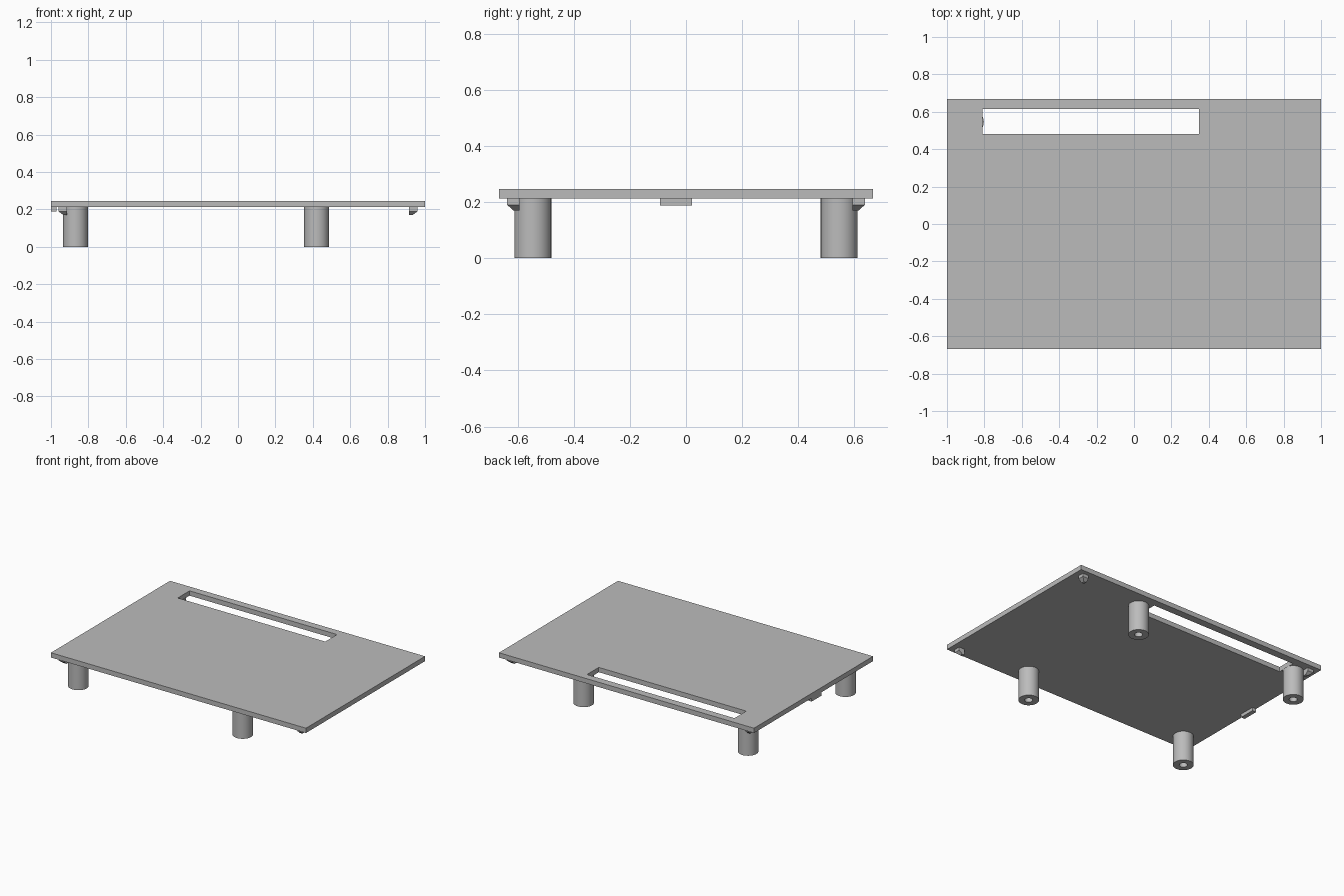
import bpy
import bmesh

cube = bpy.data.objects.get("Cube")
if cube:
    bpy.data.objects.remove(cube, do_unlink=True)

TOP, UNDER = 0.246, 0.212
HALF_X, HALF_Y = 1.0, 0.667
LEG_RADIUS, BORE_RADIUS = 0.066, 0.026

grey = bpy.data.materials.new("plain grey")
grey.use_nodes = True
grey.diffuse_color = (0.5, 0.5, 0.5, 1)
grey.node_tree.nodes["Principled BSDF"].inputs["Base Color"].default_value = (0.5, 0.5, 0.5, 1)


def finish(name, bm):
    bmesh.ops.recalc_face_normals(bm, faces=bm.faces)
    mesh = bpy.data.meshes.new(name)
    bm.to_mesh(mesh)
    bm.free()
    mesh.materials.append(grey)
    obj = bpy.data.objects.new(name, mesh)
    bpy.context.collection.objects.link(obj)
    return obj


def box(name, low, high):
    bm = bmesh.new()
    bmesh.ops.create_cube(bm, size=1)
    for v in bm.verts:
        v.co = [a if c < 0 else b for c, a, b in zip(v.co, low, high)]
    return finish(name, bm)


def extrude_rings(name, rings, closed=False):
    """Skin matching rings of points; cap the ends unless the loop closes."""
    bm = bmesh.new()
    loops = [[bm.verts.new(p) for p in ring] for ring in rings]
    n = len(loops[0])
    pairs = list(zip(loops, loops[1:]))
    if closed:
        pairs.append((loops[-1], loops[0]))
    for a, b in pairs:
        for i in range(n):
            j = (i + 1) % n
            bm.faces.new((a[i], a[j], b[j], b[i]))
    if not closed:
        bm.faces.new(loops[0])
        bm.faces.new(loops[-1])
    return finish(name, bm)


def rectangle(x0, x1, y0, y1, z):
    return [(x0, y0, z), (x1, y0, z), (x1, y1, z), (x0, y1, z)]


# Flat plate with a long slot along the back edge
outer = (-HALF_X, HALF_X, -HALF_Y, HALF_Y)
slot = (-0.81, 0.347, 0.482, 0.614)
extrude_rings("plate", [rectangle(*outer, UNDER), rectangle(*outer, TOP),
                        rectangle(*slot, TOP), rectangle(*slot, UNDER)], closed=True)


# Hollow round legs, each a lathed tube with a closed upper end
def leg(name, x, y):
    bm = bmesh.new()
    profile = [(0, UNDER), (BORE_RADIUS, UNDER), (BORE_RADIUS, 0),
               (LEG_RADIUS, 0), (LEG_RADIUS, UNDER)]
    verts = [bm.verts.new((r, 0, z)) for r, z in profile]
    edges = [bm.edges.new(pair) for pair in zip(verts, verts[1:])]
    bmesh.ops.spin(bm, geom=verts + edges, cent=(0, 0, 0), axis=(0, 0, 1),
                   angle=6.283185, steps=40)
    bmesh.ops.remove_doubles(bm, verts=bm.verts, dist=0.0005)
    obj = finish(name, bm)
    obj.location = (x, y, 0)
    bpy.ops.object.select_all(action="DESELECT")
    obj.select_set(True)
    bpy.context.view_layer.objects.active = obj
    bpy.ops.object.shade_smooth_by_angle()


for side, x in (("right", -0.869), ("left", 0.42)):
    for end, y in (("front", -0.546), ("back", 0.546)):
        leg(f"{end}_{side}_leg", x, y)

# Small corner clips, bevelled on their outer lower edges
for side, sx in (("right", -1), ("left", 1)):
    for end, sy in (("front", -1), ("back", 1)):
        rings = [rectangle(0.914, x, 0.593, y, z) for x, y, z in
                 ((0.96, 0.637, UNDER), (0.96, 0.637, 0.19), (0.934, 0.615, 0.17))]
        extrude_rings(f"{end}_{side}_clip",
                      [[(sx * x, sy * y, z) for x, y, z in ring] for ring in rings])

# Locating tab under the right edge
box("edge_tab", (-HALF_X, -0.092, 0.188), (-0.97, 0.021, UNDER))
